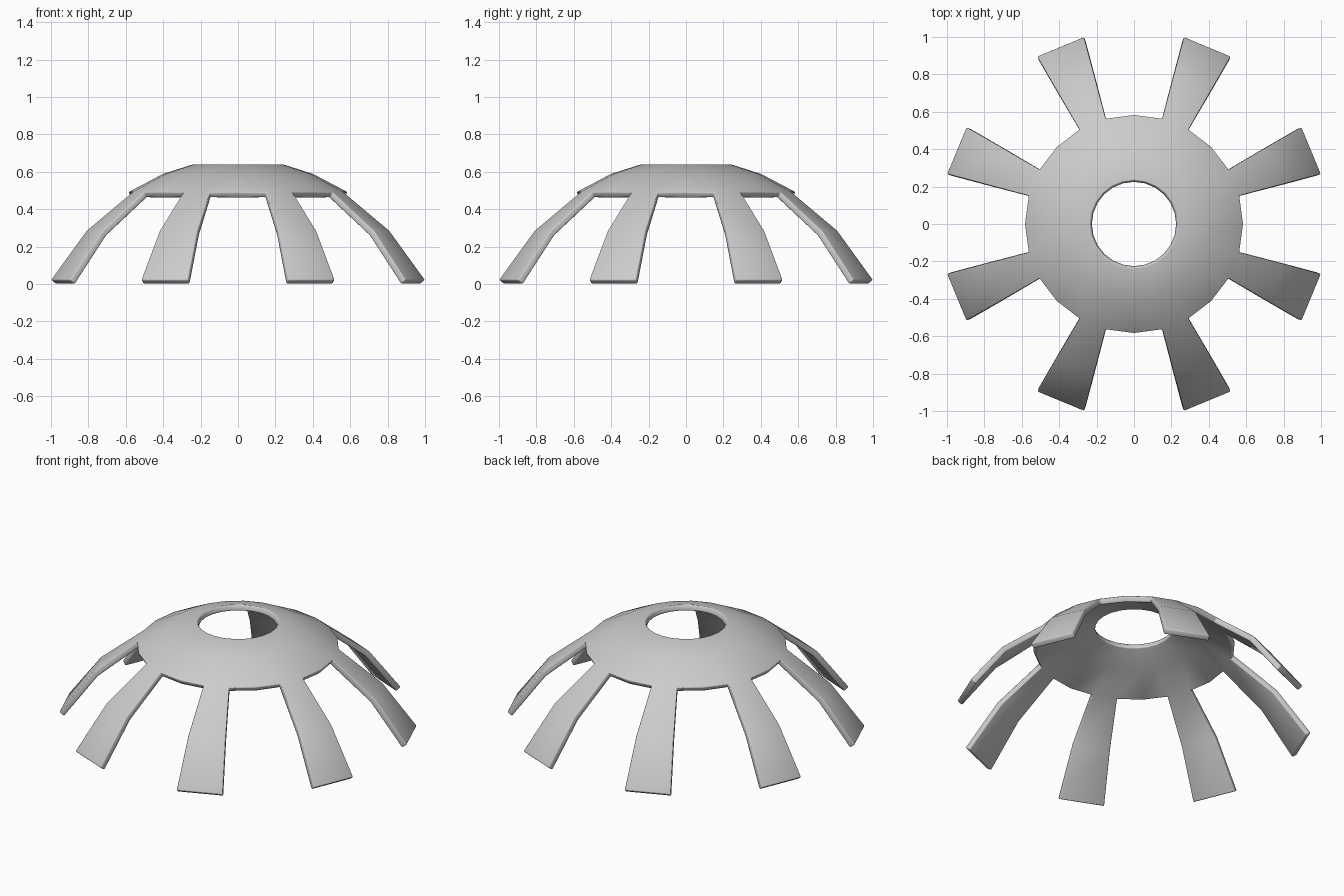
import bpy, bmesh, math

if "Cube" in bpy.data.objects:
    bpy.data.objects.remove(bpy.data.objects["Cube"])

SEGMENTS = 24
# Outer profile (radius, height): hole edge, dome, dome rim, leg bend, foot
PROFILE = [(0.234, 0.642), (0.40, 0.589), (0.585, 0.492), (0.839, 0.285), (1.036, 0.022)]
RIM = 2  # profile index where the dome ends and the legs begin

# Revolved shell: full ring for the dome, every third slice for the legs
bm = bmesh.new()
rings = []
for r, z in PROFILE:
    ring = []
    for i in range(SEGMENTS):
        a = 2 * math.pi * i / SEGMENTS
        ring.append(bm.verts.new((r * math.cos(a), r * math.sin(a), z)))
    rings.append(ring)
for k in range(len(PROFILE) - 1):
    for i in range(SEGMENTS):
        if k < RIM or i % 3 == 1:
            j = (i + 1) % SEGMENTS
            bm.faces.new((rings[k][i], rings[k + 1][i], rings[k + 1][j], rings[k][j]))
loose = [v for v in bm.verts if not v.link_faces]
bmesh.ops.delete(bm, geom=loose, context='VERTS')
mesh = bpy.data.meshes.new("domed_hub_with_legs")
bm.to_mesh(mesh)
bm.free()

hub = bpy.data.objects.new("domed_hub_with_legs", mesh)
bpy.context.collection.objects.link(hub)
for p in mesh.polygons:
    p.use_smooth = True

# Sheet thickness towards the inside
solid = hub.modifiers.new("thickness", 'SOLIDIFY')
solid.thickness = 0.035
solid.offset = -1
solid.use_even_offset = True

# Softly rounded edges
bevel = hub.modifiers.new("soft_edges", 'BEVEL')
bevel.width = 0.006
bevel.segments = 2
bevel.limit_method = 'ANGLE'
bevel.angle_limit = math.radians(50)
